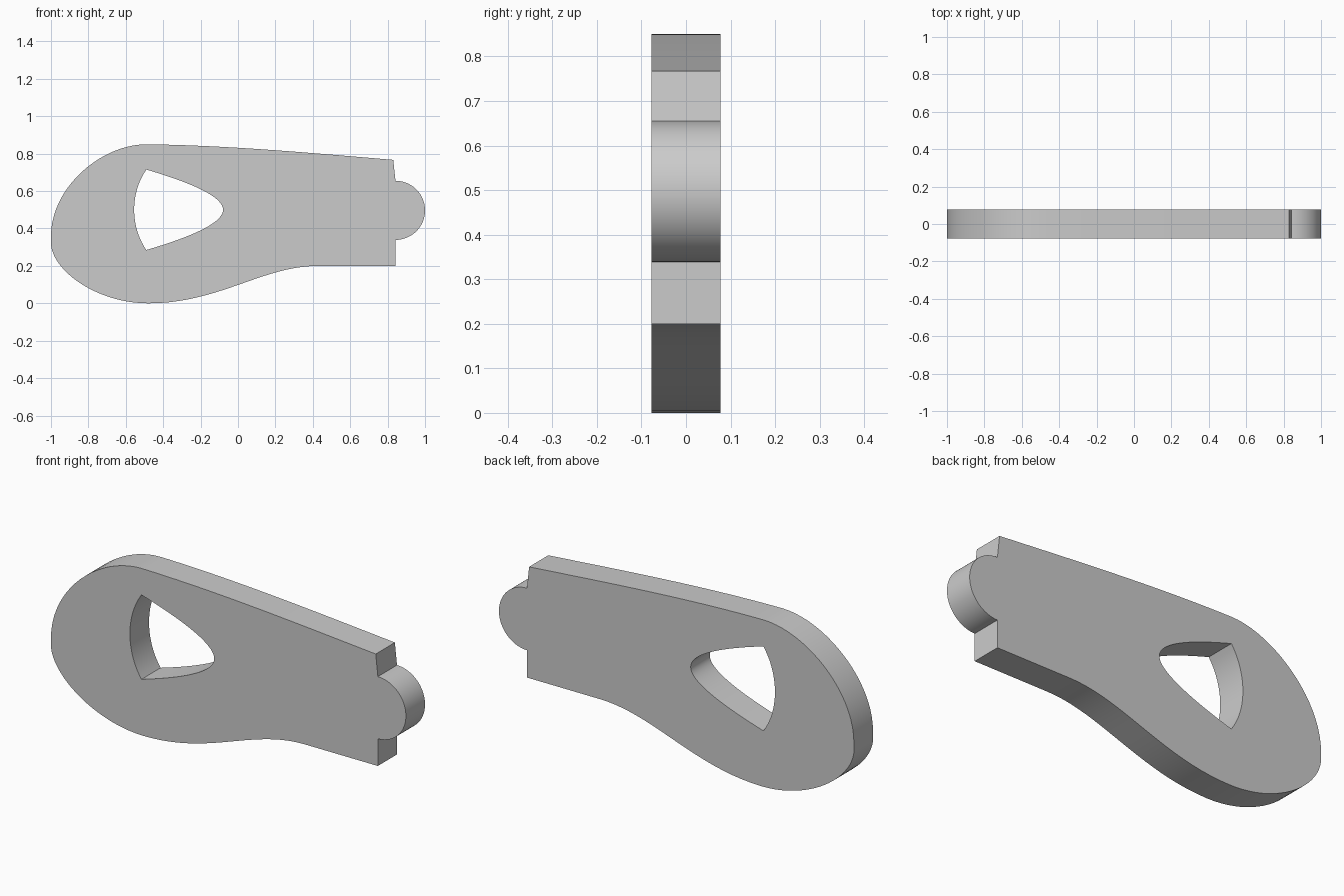
import bpy, bmesh, math

cube = bpy.data.objects.get("Cube")
if cube:
    bpy.data.objects.remove(cube, do_unlink=True)

HALF_THICKNESS = 0.077

grey = bpy.data.materials.new("plain_grey")
grey.use_nodes = True
grey.diffuse_color = (0.6, 0.6, 0.6, 1)
grey.node_tree.nodes["Principled BSDF"].inputs["Base Color"].default_value = (0.6, 0.6, 0.6, 1)


def add_loop(curve, points):
    """Closed bezier loop; each point is (anchor, handle in, handle out), None = sharp."""
    spline = curve.splines.new("BEZIER")
    spline.bezier_points.add(len(points) - 1)
    spline.use_cyclic_u = True
    for bp, (co, left, right) in zip(spline.bezier_points, points):
        bp.handle_left_type = bp.handle_right_type = "FREE"
        bp.co = (*co, 0)
        bp.handle_left = (*(left or co), 0)
        bp.handle_right = (*(right or co), 0)


profile = bpy.data.curves.new("plate_profile", "CURVE")
profile.dimensions = "2D"
profile.fill_mode = "BOTH"
profile.resolution_u = 20
profile.extrude = HALF_THICKNESS

# Round tab on the right end
R, CX, CZ = 0.158, 0.842, 0.497
K = R * 0.5523

# Outer outline, clockwise from the top of the rounded end
add_loop(profile, [
    ((-0.49, 0.85), (-0.73, 0.85), (-0.05, 0.845)),
    ((0.83, 0.767), (0.4, 0.803), None),
    ((CX, CZ + R), None, (CX + K, CZ + R)),
    ((CX + R, CZ), (CX + R, CZ + K), (CX + R, CZ - K)),
    ((CX, CZ - R), (CX + K, CZ - R), None),
    ((CX, 0.2), None, None),
    ((0.43, 0.2), None, (0.13, 0.2)),
    ((-0.48, 0), (-0.1, 0), (-0.74, 0)),
    ((-1, 0.31), (-0.98, 0.16), None),
    ((-1, 0.36), None, (-1, 0.62)),
])

# Rounded triangular opening
add_loop(profile, [
    ((-0.49, 0.715), (-0.577, 0.59), (-0.27, 0.65)),
    ((-0.08, 0.5), (-0.08, 0.575), (-0.08, 0.425)),
    ((-0.49, 0.285), (-0.27, 0.35), (-0.577, 0.41)),
])

# Turn the extruded profile into a clean upright mesh
source = bpy.data.objects.new("profile_source", profile)
bpy.context.collection.objects.link(source)
bpy.context.view_layer.update()
depsgraph = bpy.context.evaluated_depsgraph_get()
mesh = bpy.data.meshes.new_from_object(source.evaluated_get(depsgraph))
bpy.data.objects.remove(source, do_unlink=True)

bm = bmesh.new()
bm.from_mesh(mesh)
bmesh.ops.remove_doubles(bm, verts=bm.verts, dist=0.0005)
for v in bm.verts:
    x, y, z = v.co
    v.co = (x, -z, y)
bmesh.ops.recalc_face_normals(bm, faces=bm.faces)
bm.to_mesh(mesh)
bm.free()

mesh.name = "handle_plate"
mesh.materials.clear()
mesh.materials.append(grey)
plate = bpy.data.objects.new("handle_plate", mesh)
bpy.context.collection.objects.link(plate)
bpy.context.view_layer.objects.active = plate
plate.select_set(True)
bpy.ops.object.shade_smooth_by_angle(angle=math.radians(30))
